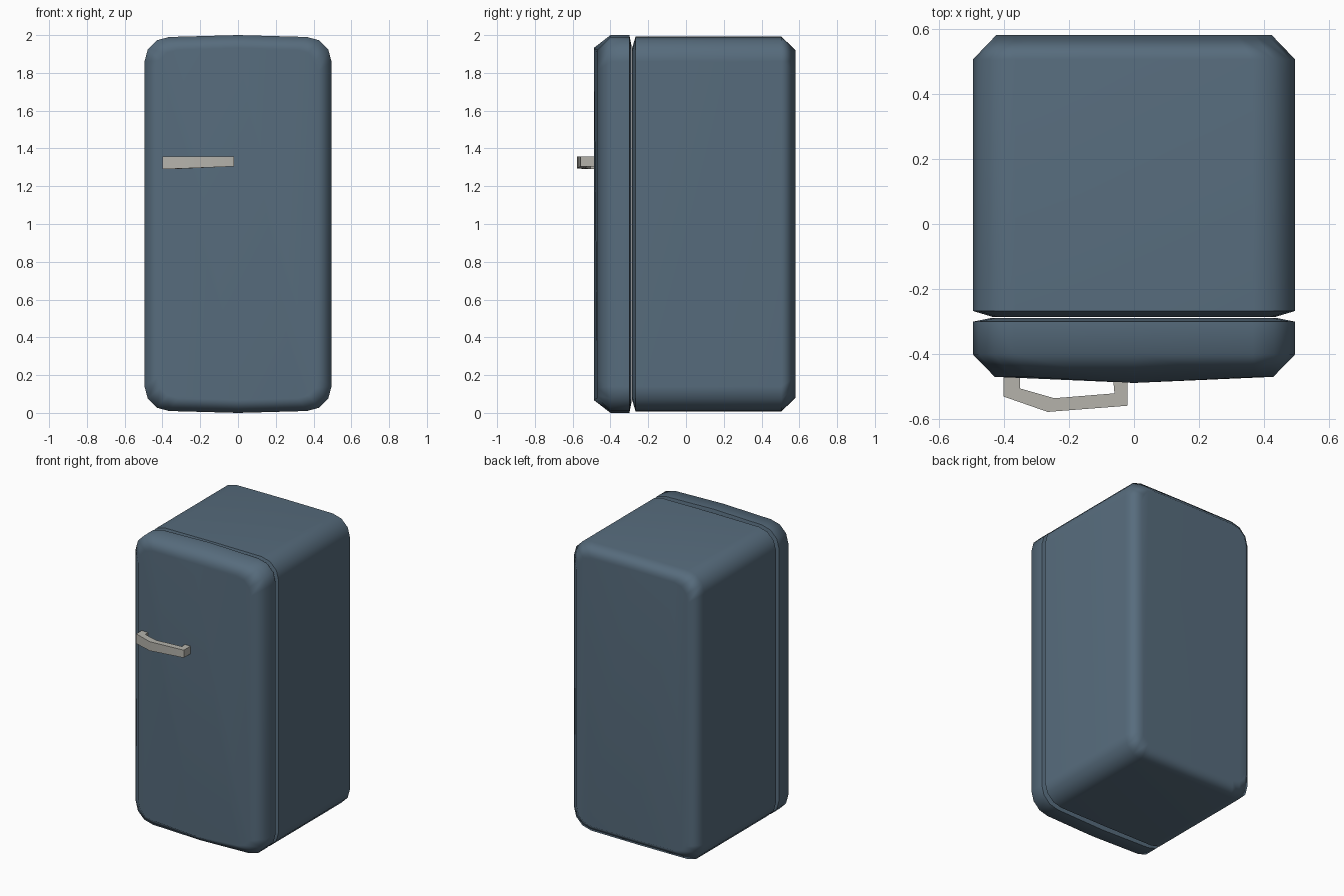
import bpy, bmesh, math

cube = bpy.data.objects.get("Cube")
if cube:
    bpy.data.objects.remove(cube, do_unlink=True)


def material(name, rgb, rough):
    m = bpy.data.materials.new(name)
    m.use_nodes = True
    m.diffuse_color = (*rgb, 1)
    bsdf = m.node_tree.nodes["Principled BSDF"]
    bsdf.inputs["Base Color"].default_value = (*rgb, 1)
    bsdf.inputs["Roughness"].default_value = rough
    return m


blue = material("slate blue enamel", (0.095, 0.15, 0.205), 0.6)
grey = material("warm grey metal", (0.46, 0.45, 0.41), 0.5)

HALF_W, MID_Z, HALF_H = 0.495, 1.0, 0.99
RADIUS, STEPS = 0.13, 3


def outline(inset, crown):
    """Rounded upright rectangle, with a slightly crowned top and bottom."""
    w, h = HALF_W - inset, HALF_H - inset
    r = max(RADIUS - inset * 0.3, 0.03)
    points = []
    for quarter, (sx, sz) in enumerate([(1, 1), (-1, 1), (-1, -1), (1, -1)]):
        for i in range(STEPS + 1):
            a = math.pi / 2 * (quarter + i / STEPS)
            points.append((sx * (w - r) + r * math.cos(a),
                           MID_Z + sz * (h - r) + r * math.sin(a)))
        if quarter % 2 == 0:
            points.append((0, MID_Z + sz * (h + crown)))
    return points


def finish(bm, name, mat, angle):
    bmesh.ops.recalc_face_normals(bm, faces=bm.faces)
    mesh = bpy.data.meshes.new(name)
    bm.to_mesh(mesh)
    bm.free()
    mesh.materials.append(mat)
    obj = bpy.data.objects.new(name, mesh)
    bpy.context.collection.objects.link(obj)
    bpy.ops.object.select_all(action="DESELECT")
    bpy.context.view_layer.objects.active = obj
    obj.select_set(True)
    bpy.ops.object.shade_smooth_by_angle(angle=math.radians(angle))
    weighted = obj.modifiers.new("flat panels", "WEIGHTED_NORMAL")
    weighted.keep_sharp = True
    return obj


def shell(name, rings, crown, bulge=0):
    """Loft outlines front to back; the first ring may bulge at the centre."""
    bm = bmesh.new()
    loops = []
    for k, (y, inset) in enumerate(rings):
        loops.append([bm.verts.new((x, y - (bulge if k == 0 and x == 0 else 0), z))
                      for x, z in outline(inset, crown)])
    n = len(loops[0])
    for a, b in zip(loops, loops[1:]):
        for i in range(n):
            j = (i + 1) % n
            bm.faces.new((a[i], a[j], b[j], b[i]))
    # Each end is closed by two halves meeting on the centre line
    top, bottom = STEPS + 1, 3 * (STEPS + 1) + 1
    for loop in (loops[0], loops[-1]):
        bm.faces.new(loop[top:bottom + 1])
        bm.faces.new(loop[bottom:] + loop[:top + 1])
    return finish(bm, name, blue, 60)


# Cabinet, with chamfered back and a bevel leading into the door gap
shell("cabinet", [(-0.285, 0.06), (-0.267, 0.0), (0.505, 0.0), (0.58, 0.072)], 0.002)

# Door, with chamfered and gently bowed front
shell("door", [(-0.47, 0.068), (-0.4, 0.0), (-0.3, 0.0), (-0.288, 0.06)], 0.01, 0.018)

# Handle: bent bar, (outer point, inner point, lower edge)
sections = [((-0.40, -0.465), (-0.35, -0.465), 1.29),
            ((-0.40, -0.53), (-0.35, -0.505), 1.29),
            ((-0.265, -0.577), (-0.245, -0.535), 1.295),
            ((-0.02, -0.558), (-0.06, -0.52), 1.305),
            ((-0.02, -0.465), (-0.065, -0.465), 1.305)]
bm = bmesh.new()
bars = []
for outer, inner, low in sections:
    bars.append([bm.verts.new((*p, z)) for p, z in
                 ((outer, low), (outer, 1.357), (inner, 1.357), (inner, low))])
for a, b in zip(bars, bars[1:]):
    for i in range(4):
        j = (i + 1) % 4
        bm.faces.new((a[i], a[j], b[j], b[i]))
bm.faces.new(bars[0])
bm.faces.new(bars[-1])
finish(bm, "door_handle", grey, 40)
